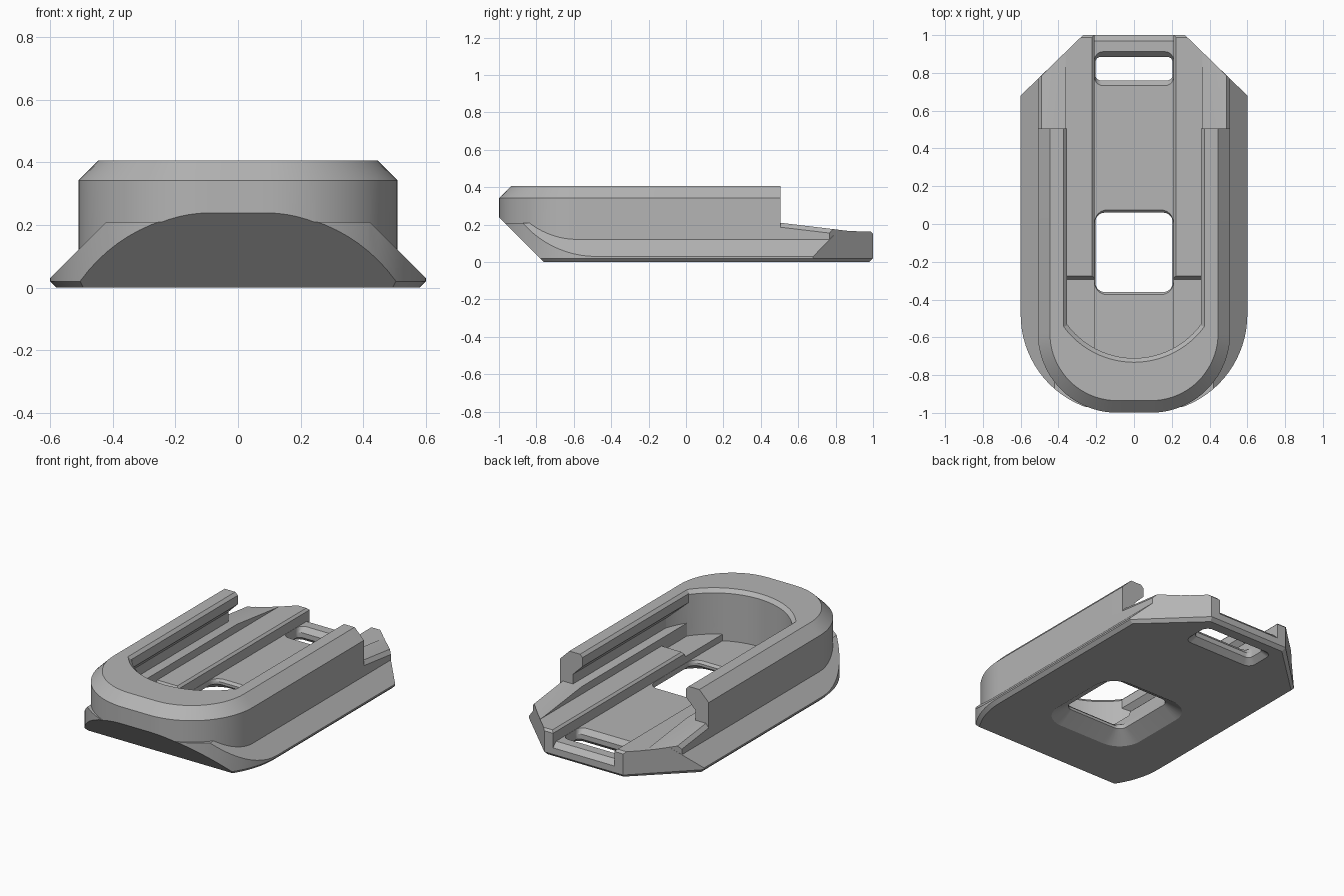
import bpy, bmesh, math

old = bpy.data.objects.get("Cube")
if old:
    bpy.data.objects.remove(old, do_unlink=True)

grey = bpy.data.materials.new("plain grey")
grey.use_nodes = True
GREY = (0.46, 0.46, 0.46, 1)
grey.diffuse_color = GREY
grey.node_tree.nodes["Principled BSDF"].inputs["Base Color"].default_value = GREY


def loft(name, rings):
    """Closed solid through matching rings of 3D points."""
    bm = bmesh.new()
    loops = [[bm.verts.new(p) for p in ring] for ring in rings]
    n = len(loops[0])
    for a, b in zip(loops, loops[1:]):
        for i in range(n):
            j = (i + 1) % n
            bm.faces.new((a[i], a[j], b[j], b[i]))
    bm.faces.new(loops[0][::-1])
    bm.faces.new(loops[-1])
    bmesh.ops.recalc_face_normals(bm, faces=bm.faces)
    mesh = bpy.data.meshes.new(name)
    bm.to_mesh(mesh)
    bm.free()
    mesh.materials.append(grey)
    ob = bpy.data.objects.new(name, mesh)
    bpy.context.collection.objects.link(ob)
    return ob


def stack(name, levels):
    """Solid from plan outlines given as (z, points)."""
    return loft(name, [[(x, y, z) for x, y in pts] for z, pts in levels])


def along_x(name, pts, half):
    return loft(name, [[(x, y, z) for y, z in pts] for x in (-half, half)])


def along_y(name, pts, y0, y1):
    return loft(name, [[(x, y, z) for x, z in pts] for y in (y0, y1)])


def combine(ob, tool, op):
    """Boolean that is applied at once and uses up the tool."""
    mod = ob.modifiers.new(op, "BOOLEAN")
    mod.operation, mod.solver, mod.object = op, "EXACT", tool
    bpy.context.view_layer.update()
    deps = bpy.context.evaluated_depsgraph_get()
    mesh = bpy.data.meshes.new_from_object(ob.evaluated_get(deps))
    ob.modifiers.clear()
    ob.data = mesh
    bpy.data.objects.remove(tool, do_unlink=True)


def arc(cx, cy, r, a0, a1, steps=20):
    out = []
    for i in range(steps + 1):
        a = math.radians(a0 + (a1 - a0) * i / steps)
        out.append((cx + r * math.cos(a), cy + r * math.sin(a)))
    return out


def mirrored(right):
    return right + [(-x, y) for x, y in reversed(right)]


def outline(w, r, inset=0.0):
    """Rounded front, clipped back corners."""
    side = arc(w - r, r - 1, r - inset, -90, 0)
    side += [(w - inset, 0.68 + (0.6 - w) * 0.97), (0.27 - inset / 2, 1 - inset)]
    return mirrored(side)


def round_rect(hx, y0, y1, r):
    pts = []
    for cx, cy, a in ((hx - r, y0 + r, -90), (hx - r, y1 - r, 0),
                      (r - hx, y1 - r, 90), (r - hx, y0 + r, 180)):
        pts += arc(cx, cy, r, a, a + 90, 8)
    return pts


def well(grow=0.0):
    """Round-fronted plan of the inner pocket."""
    return mirrored(arc(0, -0.27, 0.44 + grow, -89, 0) + [(0.44 + grow, 1.2)])


def pocket(name, section, y0=-0.9):
    """Lengthwise channel with the pocket's round front."""
    ob = along_y(name, mirrored(section), y0, 1.1)
    tool = stack("pocket_plan", [(0, well()), (0.385, well()), (0.425, well(0.04))])
    combine(ob, tool, "INTERSECT")
    return ob


# Flange with sloping sides
body = stack("slide_holder", [(0, outline(0.6, 0.52, 0.02)), (0.02, outline(0.6, 0.52)),
                              (0.21, outline(0.6, 0.52))])
slopes = along_y("slopes", mirrored([(0.7, -0.1), (0.7, -0.07), (0.38, 0.25)]), -1.2, 1.2)
combine(body, slopes, "INTERSECT")

# Raised wall with a chamfered rim
wall = stack("wall", [(0.04, outline(0.51, 0.42, 0.001)), (0.343, outline(0.51, 0.42, 0.001)),
                      (0.407, outline(0.51, 0.42, 0.065))])
combine(body, wall, "UNION")

# Underside of the nose
combine(body, along_x("nose_cut", [(-0.66, -0.1), (-1.1, 0.34), (-1.1, -0.1)], 0.8),
        "DIFFERENCE")

# Undercut pocket between the side lips
combine(body, pocket("lip_pocket", [(0.36, 0.163), (0.36, 0.21), (0.42, 0.21), (0.42, 0.27),
                                    (0.355, 0.335), (0.355, 0.39), (0.385, 0.42)]),
        "DIFFERENCE")

# Entry ramps at the back, and their outer edge chamfers
combine(body, along_x("ramp_cut", [(0.505, 0.5), (0.505, 0.21), (0.88, 0.165), (0.985, 0.165),
                                   (1.02, 0.13), (1.02, 0.5)], 0.8), "DIFFERENCE")
for s in (-1, 1):
    edge = [(0.486, 0.215), (0.56, 0.215), (0.56, 0.1225)]
    rings = [[(s * x, y, z - drop) for x, z in edge] for y, drop in ((0.505, 0), (0.9, 0.047))]
    combine(body, loft("ramp_edge_cut", rings), "DIFFERENCE")

# Centre channel, leaving a rail each side
combine(body, pocket("channel", [(0.21, 0.09), (0.21, 0.15), (0.235, 0.175)]), "DIFFERENCE")

# Lower front part of the rails
step = along_x("rail_step", [(-0.9, 0.13), (-0.295, 0.13), (-0.265, 0.18), (-0.9, 0.18)], 0.36)
combine(step, stack("pocket_plan", [(0, well()), (0.4, well())]), "INTERSECT")
combine(body, step, "DIFFERENCE")

# Chamfer on the back lip of the channel
combine(body, along_x("back_lip_cut", [(0.97, 0.09), (1.03, 0.03), (1.03, 0.13), (0.97, 0.13)],
                      0.21), "DIFFERENCE")

# Main opening, flared below
flare = [(-0.01, 0.11), (0.06, 0.0), (0.076, 0.0), (0.1, 0.024)]
combine(body, stack("main_opening", [
    (z, round_rect(min(0.21, 0.205 + g) if z > 0.08 else 0.205 + g,
                   -0.36 - g, 0.06 + g, 0.05 + g)) for z, g in flare]), "DIFFERENCE")

# Strap slot near the back
flare = [(-0.01, 0.045), (0.03, 0.0), (0.06, 0.0), (0.1, 0.036)]
combine(body, stack("strap_slot", [
    (z, round_rect(min(0.21, 0.205 + g) if z > 0.08 else 0.205 + g,
                   0.76 - g, 0.885 + g, 0.03 + g / 2)) for z, g in flare]), "DIFFERENCE")

# Smooth arcs, keep edges sharp
bpy.ops.object.select_all(action="DESELECT")
body.select_set(True)
bpy.context.view_layer.objects.active = body
bpy.ops.object.shade_smooth_by_angle(angle=math.radians(25))
